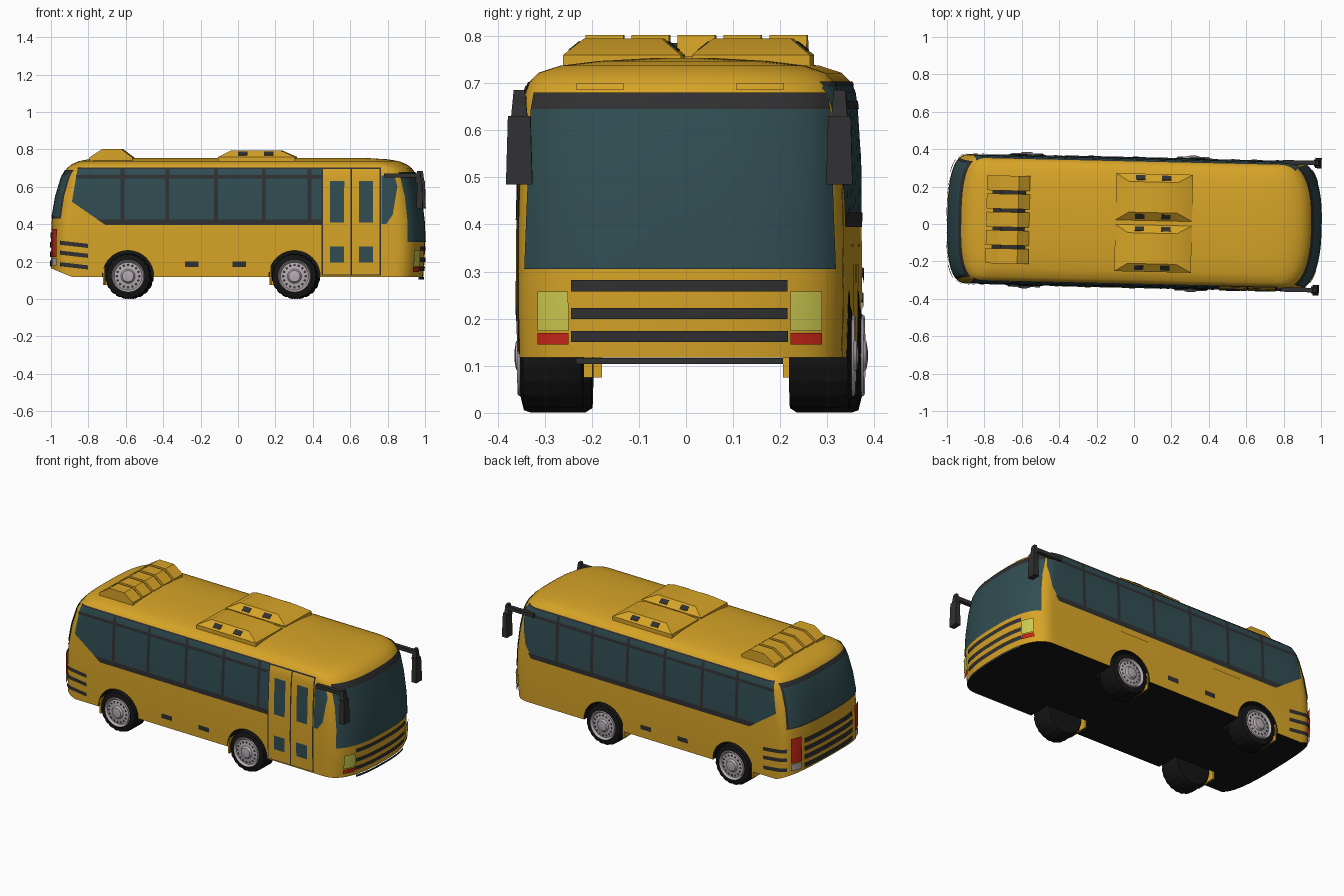
import bpy, bmesh, math
from mathutils import Matrix, Vector

if "Cube" in bpy.data.objects:
    bpy.data.objects.remove(bpy.data.objects["Cube"])

def mat(name, r, g, b):
    m = bpy.data.materials.new(name)
    m.diffuse_color = (r, g, b, 1)
    m.use_nodes = True
    m.node_tree.nodes["Principled BSDF"].inputs["Base Color"].default_value = m.diffuse_color
    return m

YELLOW = mat("golden_paint", .68, .37, .02)
GLASS = mat("teal_glass", .03, .075, .085)
TRIM = mat("dark_trim", .03, .03, .032)
BLACK = mat("black_rubber", .007, .007, .007)
SILVER = mat("silver", .46, .41, .44)
RED = mat("red_lamp", .6, .02, .01)
LAMP = mat("headlamp", .62, .6, .08)
parts = []

def make(name, bm, mats):
    me = bpy.data.meshes.new(name)
    bm.to_mesh(me)
    bm.free()
    for m in mats:
        me.materials.append(m)
    ob = bpy.data.objects.new(name, me)
    bpy.context.collection.objects.link(ob)
    parts.append(ob)
    return ob

# Body shape by height: z, half width, front x, rear x
LEVELS = [(.118, .343, .99, -1.0), (.2, .345, .997, -1.0), (.3, .346, 1.0, -1.0), (.42, .345, .994, -.995),
          (.55, .341, .978, -.972), (.65, .335, .957, -.942), (.68, .331, .943, -.928), (.703, .323, .925, -.91),
          (.722, .305, .898, -.886), (.737, .26, .86, -.85), (.747, .18, .80, -.80), (.753, .07, .7, -.7)]
DF, NF, DR, NR = .16, 2.5, .12, 2.8

def level(z, eps=0):
    z = min(max(z, LEVELS[0][0]), LEVELS[-1][0])
    for a, b in zip(LEVELS, LEVELS[1:]):
        if z <= b[0]:
            t = (z - a[0]) / (b[0] - a[0])
            w, f, r = (a[i] + (b[i] - a[i]) * t for i in (1, 2, 3))
            return w + eps, f + eps, r - eps

def side_y(x, z, eps):
    w, f, r = level(z, eps)
    u, n = max(0, (x - f + DF) / DF), NF
    if x < 0:
        u, n = max(0, (r + DR - x) / DR), NR
    return w * (1 - min(u, 1) ** n) ** (1 / n)

def end_x(y, z, eps, front):
    w, f, r = level(z, eps)
    v = min(1, abs(y) / w)
    if front:
        return f - DF + DF * (1 - v ** NF) ** (1 / NF)
    return r + DR - DR * (1 - v ** NR) ** (1 / NR)

# Body shell lofted from rounded plan rings
bm = bmesh.new()
Q = 16
rings = []
for k, (z, w, f, r) in enumerate(LEVELS):
    half = []
    for i in range(Q + 1):
        t = math.pi / 2 * i / Q
        half.append((f - DF + DF * max(0, math.cos(t)) ** (2 / NF), w * math.sin(t) ** (2 / NF)))
    for i in range(Q, -1, -1):
        t = math.pi / 2 * i / Q
        half.append((r + DR - DR * max(0, math.cos(t)) ** (2 / NR), w * math.sin(t) ** (2 / NR)))
    ring = half + [(x, -y) for x, y in reversed(half[1:-1])]
    lift = lambda x: max(0, -.88 - x) * .4 if k == 0 else 0
    rings.append([bm.verts.new((x, y, z + lift(x))) for x, y in ring])
N, M = len(rings[0]), len(rings[0]) // 2
for a, b in zip(rings, rings[1:]):
    for i in range(N):
        bm.faces.new((a[i], a[(i + 1) % N], b[(i + 1) % N], b[i]))
for ring in (rings[0], rings[-1]):
    for i in range(M):
        ids = dict.fromkeys((i, i + 1, (N - i - 1) % N, (N - i) % N))
        bm.faces.new([ring[j] for j in ids])
bmesh.ops.recalc_face_normals(bm, faces=bm.faces)
for fc in bm.faces:
    fc.material_index = 1 if fc.normal.z < -.6 else 0
body = make("body_shell", bm, [YELLOW, BLACK])

# Wheel arches cut from the body
AXLES = (-.58, .31)
bm = bmesh.new()
for x in AXLES:
    for s in (1, -1):
        bmesh.ops.create_cone(bm, cap_ends=True, segments=40, radius1=.137, radius2=.137, depth=.25,
            matrix=Matrix.Translation((x, s * .325, .122)) @ Matrix.Rotation(math.pi / 2, 4, 'X'))
for fc in bm.faces:
    fc.material_index = 1
cutter = make("arch_cutter", bm, [YELLOW, BLACK])
mod = body.modifiers.new("arches", 'BOOLEAN')
mod.object, mod.operation, mod.solver = cutter, 'DIFFERENCE', 'EXACT'
bpy.context.view_layer.objects.active = body
bpy.ops.object.modifier_apply(modifier="arches")
parts.remove(cutter)
bpy.data.objects.remove(cutter)

# Thin plates wrapped on the body: side L (+y), R (-y), F (+x), B (-x)
def panel(name, pts, side, m, eps=.004):
    bm = bmesh.new()
    bm.faces.new([bm.verts.new((a, 0, z)) for a, z in pts])
    cut = lambda co, no: bmesh.ops.bisect_plane(bm, geom=bm.verts[:] + bm.edges[:] + bm.faces[:],
                                                plane_co=co, plane_no=no)
    for lv in LEVELS:
        cut((0, 0, lv[0]), (0, 0, 1))
    lo, hi = min(p[0] for p in pts), max(p[0] for p in pts)
    for k in range(-65, 66):
        a = k * .015
        if lo < a < hi and (side in "FB" or abs(a) > .77):
            cut((a, 0, 0), (1, 0, 0))
    out = Vector({"L": (0, 1, 0), "R": (0, -1, 0), "F": (1, 0, 0), "B": (-1, 0, 0)}[side])
    for v in bm.verts:
        a, z = v.co.x, v.co.z
        if side in "LR":
            v.co = (a, out.y * side_y(a, z, eps), z)
        else:
            v.co = (end_x(a, z, eps, side == "F"), a, z)
    bm.normal_update()
    if sum(fc.normal.dot(out) for fc in bm.faces) < 0:
        bmesh.ops.reverse_faces(bm, faces=bm.faces)
    make(name, bm, [m])

def rect(name, a0, a1, z0, z1, side, m, eps=.004):
    panel(name, [(a0, z0), (a1, z0), (a1, z1), (a0, z1)], side, m, eps)

# Side windows, pillars, hatches and vents
for s, end, posts in (("R", .455, (-.61, -.37, -.11, .145, .39)), ("L", .86, (-.61, -.37, -.11, .145, .39, .63))):
    tail = [(.455, .395), (.455, .702)] if s == "R" else [(.80, .395), (.85, .47), (.875, .6), (.865, .69), (.84, .702)]
    panel("side_glass", [(-.85, .702), (-.88, .52), (-.70, .395)] + tail, s, GLASS, .003)
    panel("window_sill", [(-.745, .425), (-.70, .395), (end - .05 * (s == "L"), .395), (end - .03 * (s == "L"), .425)], s, TRIM, .005)
    rect("window_rail", -.86, end, .645, .662, s, TRIM, .005)
    rect("window_top_trim", -.85, end, .695, .704, s, TRIM, .005)
    for x in posts:
        rect("window_post", x - .01, x + .01, .42, .70, s, TRIM, .006)
    for x in (-.24, .015):
        rect("luggage_hatch", x - .12, x + .12, .145, .315, s, YELLOW, .004)
        rect("hatch_handle", x - .036, x + .036, .172, .2, s, TRIM, .007)
    for x in (-.355, .285):
        rect("side_crease", x - .095, x + .095, .352, .359, s, YELLOW, .006)
    for z in (.285, .232, .17):
        panel("rear_side_vent", [(-.945, z + .005), (-.795, z - .012), (-.795, z + .01), (-.945, z + .027)], s, TRIM)

# Entry door with two leaves, and the small window ahead of it
rect("door_seal", .455, .772, .125, .702, "R", TRIM, .003)
for x in (.463, .618):
    rect("door_leaf", x, x + .147, .13, .695, "R", YELLOW, .006)
    rect("door_upper_glass", x + .038, x + .113, .41, .63, "R", GLASS, .008)
    rect("door_lower_glass", x + .038, x + .113, .195, .28, "R", GLASS, .008)
panel("front_quarter_glass", [(.775, .40), (.80, .40), (.835, .45), (.86, .6), (.845, .66), (.775, .66)], "R", GLASS)

# Front face
panel("windshield", [(-.331, .305), (.331, .305), (.318, .645), (-.318, .645)], "F", GLASS)
panel("windshield_header", [(-.318, .645), (.318, .645), (.312, .68), (-.312, .68)], "F", TRIM)
for z in (.27, .211, .162):
    rect("grille_bar", -.23, .23, z - .012, z + .012, "F", TRIM)
rect("lower_bumper_trim", -.22, .22, .104, .117, "F", TRIM)
for s in (1, -1):
    rect("headlamp", s * .236, s * .302, .174, .258, "F", LAMP, .008)
    rect("front_indicator", s * .236, s * .302, .145, .17, "F", RED, .008)
    rect("roof_marker", s * .12, s * .22, .686, .7, "F", YELLOW)

# Rear face
panel("rear_window_frame", [(-.325, .43), (.325, .43), (.308, .69), (-.308, .69)], "B", TRIM, .003)
panel("rear_window", [(-.315, .44), (.315, .44), (.3, .665), (-.3, .665)], "B", GLASS, .005)
for z in (.19, .24, .29, .34):
    rect("rear_grille_bar", -.225, .225, z - .015, z + .015, "B", TRIM)
for s in (1, -1):
    rect("tail_lamp", s * .25, s * .315, .225, .375, "B", RED, .008)
    rect("reverse_lamp", s * .25, s * .315, .178, .22, "B", SILVER, .008)

# Box with an optional smaller top: x0, x1, y0, y1, z0, z1, top insets (x low, x high, y)
def block(name, x0, x1, y0, y1, z0, z1, m, ins=(0, 0, 0)):
    bm = bmesh.new()
    bmesh.ops.create_cube(bm, size=1)
    for v in bm.verts:
        t = v.co.z > 0
        a, b, c = ins if t else (0, 0, 0)
        v.co = (x1 - b if v.co.x > 0 else x0 + a, y1 - c if v.co.y > 0 else y0 + c, z1 if t else z0)
    return make(name, bm, [m])

# Roof units
for s in (1, -1):
    c = s * .137
    block("roof_unit_base", -.1, .31, c - .125, c + .125, .73, .76, YELLOW)
    block("roof_unit_top", -.1, .31, c - .125, c + .125, .76, .795, YELLOW, (.07, .08, .043))
    for x in (.03, .17):
        for e in (1, -1):
            slope = math.atan2(.035, .043)
            bm = bmesh.new()
            bmesh.ops.create_cube(bm, size=1, matrix=Matrix.Translation((x, c + e * .1035, .7775)) @
                Matrix.Rotation(-e * slope, 4, 'X') @ Matrix.Diagonal((.05, .03, .006, 1)))
            make("roof_unit_vent", bm, [TRIM])
for i in range(5):
    y = -.235 + i * .0975
    block("rear_roof_fin", -.79, -.56, y, y + .08, .735, .757, YELLOW)
    block("rear_roof_fin_top", -.79, -.56, y, y + .08, .757, .802, YELLOW, (.07, .06, 0))
block("rear_roof_slots", -.775, -.565, -.225, .225, .735, .785, TRIM, (.065, .055, 0))

# Mirrors and mud flaps
for s in (1, -1):
    block("mirror_arm", .79, .985, s * .34 - .012, s * .34 + .012, .65, .672, TRIM)
    block("mirror_neck", .955, .99, s * .34 - .018, s * .34 + .018, .62, .685, TRIM, (.01, .01, .006))
    block("mirror_head", .962, .996, s * .34 - .028, s * .34 + .028, .485, .63, TRIM, (.004, .004, .004))
    for x in AXLES:
        block("mud_flap", x - .135, x - .125, s * .27 - .068, s * .27 + .068, .075, .17, YELLOW)

# Wheels: tyre and rim turned from profiles, with a ring of dark holes
TYRE = [(0, -.065), (.085, -.065), (.112, -.065), (.122, -.05), (.122, .045), (.117, .06), (.088, .067)]
RIM = [(.088, .067), (.084, .073), (.074, .06), (.038, .066), (.03, .077), (.012, .08), (0, .08)]

def lathe(bm, prof, mi, place, segs=60):
    loops = []
    for k in range(segs):
        a = 2 * math.pi * k / segs
        tread = lambda r: r - .004 if r > .116 and k % 3 == 0 else r
        loops.append([bm.verts.new(place(tread(r) * math.cos(a), y, tread(r) * math.sin(a))) for r, y in prof])
    for k in range(segs):
        p, q = loops[k], loops[(k + 1) % segs]
        for i in range(len(prof) - 1):
            bm.faces.new((p[i], q[i], q[i + 1], p[i + 1])).material_index = mi

for x0 in AXLES:
    for s in (1, -1):
        place = lambda x, y, z: (x0 + x, s * (.285 + y), .122 + z)
        bm = bmesh.new()
        lathe(bm, TYRE, 0, place)
        lathe(bm, RIM, 1, place)
        bmesh.ops.remove_doubles(bm, verts=bm.verts, dist=.0002)
        for k in range(16):
            a = k * math.pi / 8
            hole = [place(.06 * math.cos(a) + .007 * math.cos(b), .0655, .06 * math.sin(a) + .007 * math.sin(b))
                    for b in (j * math.pi / 4 for j in range(8))]
            bm.faces.new([bm.verts.new(p) for p in hole]).material_index = 2
        bmesh.ops.recalc_face_normals(bm, faces=bm.faces)
        make("wheel", bm, [BLACK, SILVER, TRIM])

# The whole vehicle stands slightly turned; soften the curved surfaces
turn = Matrix.Translation((0, .008, 0)) @ Matrix.Rotation(-.0225, 4, 'Z')
for ob in parts:
    ob.data.transform(turn)
    ob.select_set(True)
bpy.context.view_layer.objects.active = body
bpy.ops.object.shade_smooth_by_angle(angle=math.radians(32))
